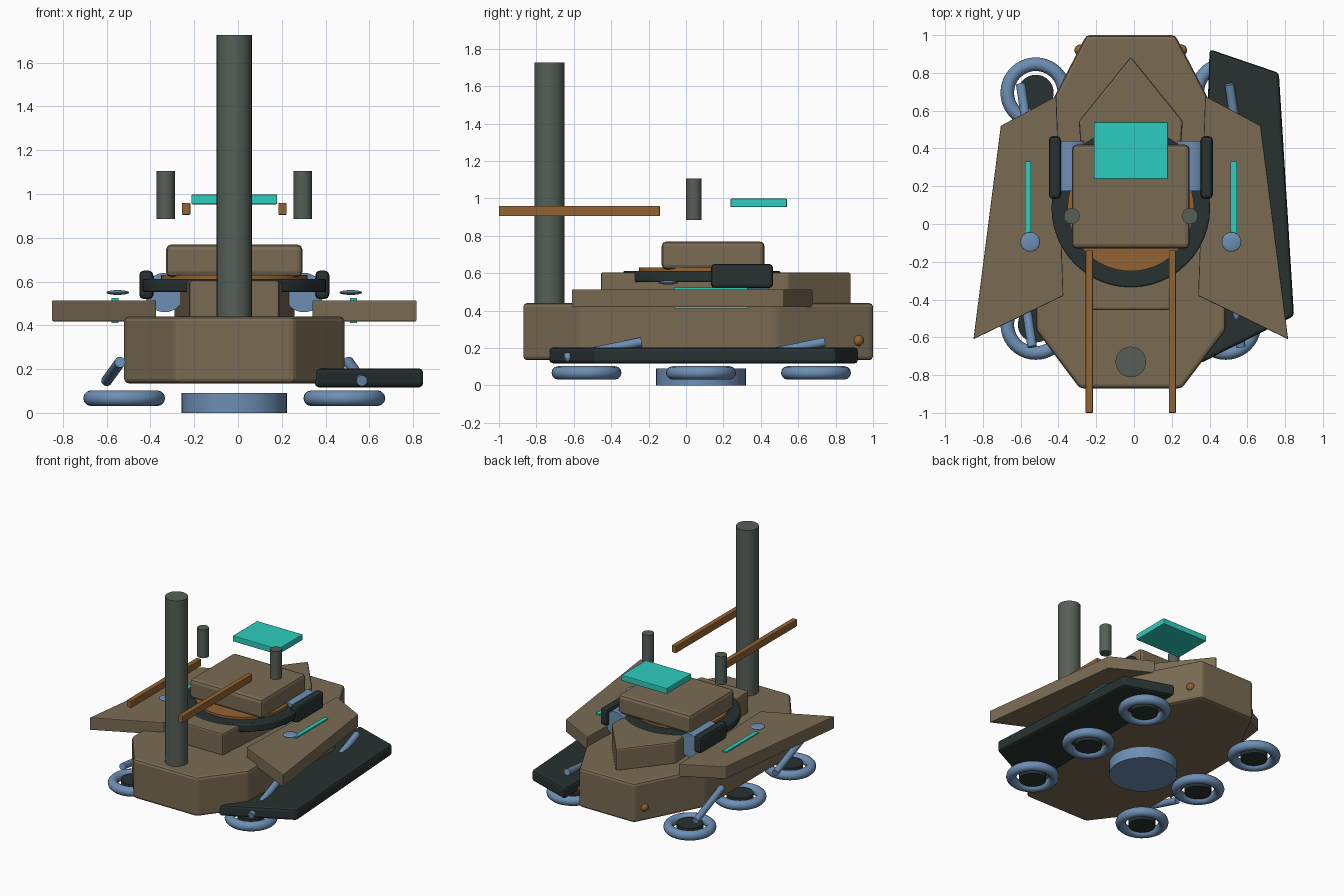
import bpy, bmesh, math
from mathutils import Vector

if "Cube" in bpy.data.objects:
    bpy.data.objects.remove(bpy.data.objects["Cube"])

CX = -0.017   # centreline of the vehicle (one side skirt shifts the bounds)
CY = 0.085    # turret and wheel centre along y


def mat(name, r, g, b):
    def lin(c):
        c /= 255
        return c / 12.92 if c <= 0.04045 else ((c + 0.055) / 1.055) ** 2.4
    m = bpy.data.materials.new(name)
    m.diffuse_color = (lin(r), lin(g), lin(b), 1)
    m.use_nodes = True
    m.node_tree.nodes["Principled BSDF"].inputs["Base Color"].default_value = m.diffuse_color
    return m


OLIVE = mat("olive_brown_armour", 122, 107, 83)
DARK = mat("near_black_green", 40, 50, 49)
BLUE = mat("steel_blue", 109, 143, 180)
ORANGE = mat("burnt_orange", 146, 100, 50)
TEAL = mat("bright_teal", 46, 205, 191)
GREY = mat("grey_green", 86, 95, 87)


def finish(ob, name, material, bevel=0.0, smooth=True):
    ob.name = name
    ob.data.materials.clear()
    ob.data.materials.append(material)
    if smooth:
        bpy.ops.object.select_all(action='DESELECT')
        ob.select_set(True)
        bpy.context.view_layer.objects.active = ob
        bpy.ops.object.shade_smooth_by_angle(angle=math.radians(35))
    if bevel:
        b = ob.modifiers.new("bevel", 'BEVEL')
        b.width = bevel
        b.segments = 2
        b.limit_method = 'ANGLE'
        b.angle_limit = math.radians(25)
    return ob


def prism(name, pts, z0, z1, material, bevel=0.0):
    """Extrude a plan outline from z0 to z1."""
    bm = bmesh.new()
    face = bm.faces.new([bm.verts.new((x, y, z0)) for x, y in pts])
    ext = bmesh.ops.extrude_face_region(bm, geom=[face])
    for v in ext['geom']:
        if isinstance(v, bmesh.types.BMVert):
            v.co.z = z1
    bmesh.ops.recalc_face_normals(bm, faces=bm.faces)
    me = bpy.data.meshes.new(name)
    bm.to_mesh(me)
    bm.free()
    ob = bpy.data.objects.new(name, me)
    bpy.context.collection.objects.link(ob)
    return finish(ob, name, material, bevel, smooth=False)


def box(name, x0, x1, y0, y1, z0, z1, material, bevel=0.0):
    return prism(name, [(x0, y0), (x1, y0), (x1, y1), (x0, y1)], z0, z1, material, bevel)


def rod(name, a, b, r, material, sides=24, bevel=0.0):
    """Cylinder between two points."""
    a, b = Vector(a), Vector(b)
    bpy.ops.mesh.primitive_cylinder_add(vertices=sides, radius=r, depth=(b - a).length,
                                        location=(a + b) / 2)
    ob = bpy.context.object
    ob.rotation_euler = (b - a).to_track_quat('Z', 'Y').to_euler()
    return finish(ob, name, material, bevel)


def ball(name, loc, scale, material):
    bpy.ops.mesh.primitive_uv_sphere_add(segments=24, ring_count=12, radius=1, location=loc)
    ob = bpy.context.object
    ob.scale = scale
    return finish(ob, name, material)


def mirrored(half):
    """Right half outline, front to back, completed on the left side."""
    right = [(CX + x, y) for x, y in half]
    left = [(CX - x, y) for x, y in reversed(half) if x > 0]
    return right + left


# Hull and tapered deck
prism("hull", mirrored([(0.27, -0.87), (0.503, -0.56), (0.503, 0.485), (0.235, 1.0)]),
      0.135, 0.44, OLIVE, 0.02)
prism("upper_deck", mirrored([(0.205, -0.455), (0.275, 0.545), (0, 0.885)]),
      0.43, 0.605, OLIVE, 0.012)

# Turret: ring, bearing plate and block
rod("turret_ring", (CX, CY, 0.552), (CX, CY, 0.612), 0.42, DARK, 48, 0.008)
rod("turret_bearing", (CX, CY, 0.59), (CX, CY, 0.63), 0.335, ORANGE, 48)
box("turret_block", CX - 0.312, CX + 0.312, -0.13, 0.42, 0.62, 0.77, OLIVE, 0.025)

# Belly drum
rod("belly_drum", (CX, 0.08, 0), (CX, 0.08, 0.09), 0.24, BLUE, 48)

# Mast and overhead panel
rod("mast", (CX, -0.73, 0.43), (CX, -0.73, 1.727), 0.081, GREY, 24)
box("overhead_panel", CX - 0.196, CX + 0.196, 0.238, 0.54, 0.953, 0.998, TEAL, 0.005)

# Single side skirt on the right
prism("side_skirt", [(0.35, -0.738), (0.847, -0.487), (0.767, 0.80), (0.40, 0.925)],
      0.117, 0.203, DARK, 0.018)

for s, side in ((-1, "left"), (1, "right")):
    def sx(d):
        return CX + s * d

    # Fender plate with light strip and sensor disc
    prism(side + "_fender", [(sx(x), y) for x, y in
          ((0.357, -0.38), (0.833, -0.61), (0.688, 0.52), (0.394, 0.677))],
          0.418, 0.514, OLIVE, 0.005)
    box(side + "_light_strip", sx(0.545) - 0.016, sx(0.545) + 0.016, -0.065, 0.33,
        0.41, 0.524, TEAL)
    ball(side + "_sensor_disc", (sx(0.533), -0.095, 0.55), (0.052, 0.052, 0.011), BLUE)

    # Turret side drum and dark guard
    rod(side + "_turret_drum", (sx(0.318), 0.175, 0.55), (sx(0.318), 0.44, 0.55), 0.09, BLUE, 32)
    box(side + "_turret_guard", sx(0.402) - 0.032, sx(0.402) + 0.032, 0.134, 0.465,
        0.52, 0.65, DARK, 0.02)

    # Twin rails and upright posts
    box(side + "_rail", sx(0.22) - 0.019, sx(0.22) + 0.019, -1.0, -0.14, 0.905, 0.96,
        ORANGE, 0.004)
    rod(side + "_post", (sx(0.313), 0.042, 0.885), (sx(0.313), 0.042, 1.105), 0.042, GREY, 20)

    # Rear marker lamp
    ball(side + "_marker_lamp", (sx(0.268), 0.92, 0.24), (0.03, 0.03, 0.03), ORANGE)

    # Hover rings with dark hubs
    for i, y in enumerate((-0.532, 0.08, 0.695)):
        bpy.ops.mesh.primitive_torus_add(major_radius=0.151, minor_radius=0.036,
                                         major_segments=40, minor_segments=12,
                                         location=(sx(0.503), y, 0.067))
        finish(bpy.context.object, f"{side}_hover_ring_{i}", BLUE)
        rod(f"{side}_hover_hub_{i}", (sx(0.503), y, 0.04), (sx(0.503), y, 0.095), 0.095,
            DARK, 32)

    # Sloping struts, turned half a circle from side to side
    for i, y in enumerate((-0.445, 0.535)):
        rod(f"{side}_strut_{i}", (sx(0.583), y - s * 0.205, 0.147),
            (sx(0.522), y + s * 0.205, 0.232), 0.025, BLUE, 16)
